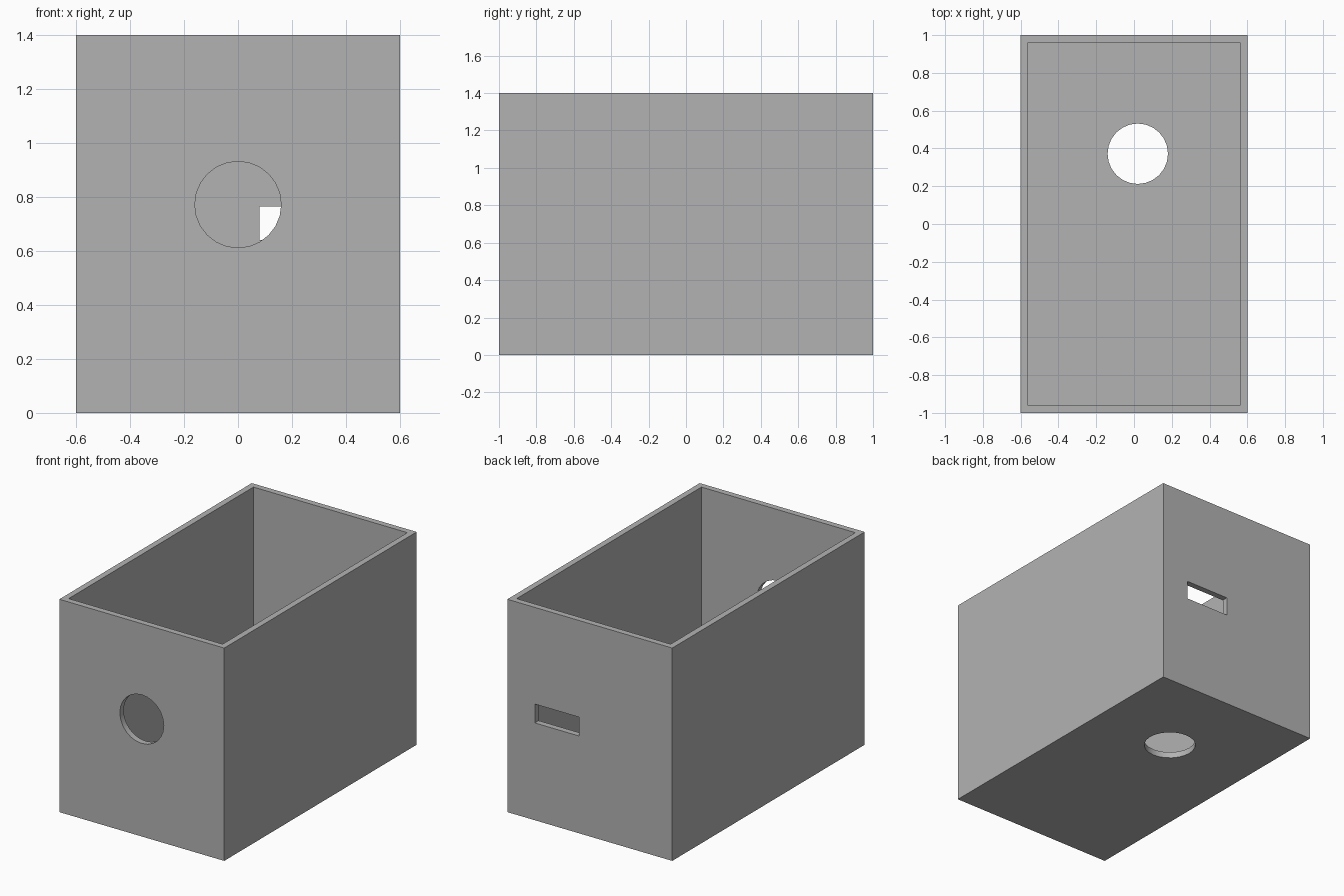
import bpy
from math import radians

if "Cube" in bpy.data.objects:
    bpy.data.objects.remove(bpy.data.objects["Cube"], do_unlink=True)

WIDTH, LENGTH, HEIGHT, WALL = 1.2, 2.0, 1.4, 0.04
HOLE_RADIUS, HOLE_SIDES = 0.16, 24

grey = bpy.data.materials.new("plain grey")
grey.use_nodes = True
grey.diffuse_color = (0.45, 0.45, 0.45, 1)
grey.node_tree.nodes["Principled BSDF"].inputs["Base Color"].default_value = grey.diffuse_color


def block(name, low, high):
    """Box between two opposite corners."""
    centre = [(a + b) / 2 for a, b in zip(low, high)]
    bpy.ops.mesh.primitive_cube_add(size=1, location=centre)
    ob = bpy.context.object
    ob.name = name
    ob.scale = [b - a for a, b in zip(low, high)]
    bpy.ops.object.transform_apply(location=True, rotation=True, scale=True)
    ob.data.materials.append(grey)
    return ob


def drill(name, centre, tilt=0):
    """Round cutter through one wall."""
    bpy.ops.mesh.primitive_cylinder_add(vertices=HOLE_SIDES, radius=HOLE_RADIUS, depth=0.3,
                                        location=centre, rotation=(radians(tilt), 0, 0))
    ob = bpy.context.object
    ob.name = name
    ob.data.materials.append(grey)
    return ob


# Open-topped box
x, y = WIDTH / 2, LENGTH / 2
box = block("open_box", (-x, -y, 0), (x, y, HEIGHT))

# Cavity, front port, floor port and back slot
cutters = [
    block("cavity_cutter", (WALL - x, WALL - y, WALL), (x - WALL, y - WALL, HEIGHT + 0.2)),
    drill("front_port_cutter", (0, -y, 0.772), 90),
    drill("floor_port_cutter", (0.02, 0.372, 0)),
    block("back_slot_cutter", (0.08, y - 0.15, 0.64), (0.4, y + 0.15, 0.764)),
]
bpy.context.view_layer.objects.active = box
for cutter in cutters:
    cutter.hide_render = True
    cut = box.modifiers.new(cutter.name, 'BOOLEAN')
    cut.operation, cut.solver, cut.object = 'DIFFERENCE', 'EXACT', cutter
    bpy.ops.object.modifier_apply(modifier=cut.name)
    bpy.data.objects.remove(cutter, do_unlink=True)

# Crisp box edges, smooth port walls
bpy.ops.object.select_all(action='DESELECT')
box.select_set(True)
bpy.ops.object.shade_smooth_by_angle(angle=radians(30))
